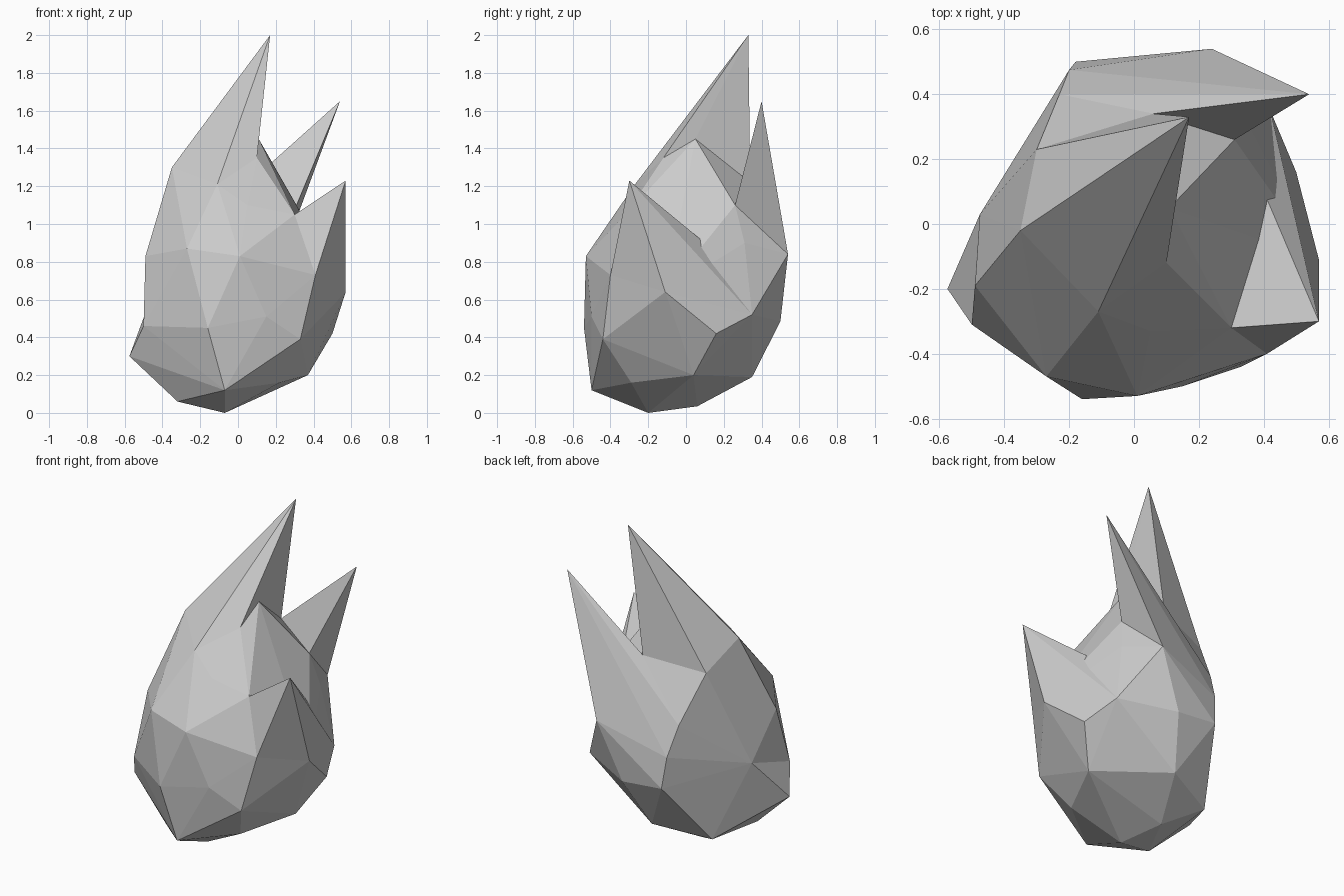
import bpy, bmesh

if "Cube" in bpy.data.objects:
    bpy.data.objects.remove(bpy.data.objects["Cube"])

# Facet corners shared between neighbouring parts, grouped in rising bands
base = [(-.07, -.20, 0), (-.07, -.50, .12), (-.32, -.25, .06), (-.335, .22, .13),
        (-.15, .06, .035), (-.01, .35, .19), (.37, .04, .20), (.22, -.29, .16),
        (-.575, -.20, .30)]
belly = [(-.50, -.31, .46), (-.16, -.54, .45), (.15, -.50, .51), (.33, -.44, .39),
         (.57, -.11, .64), (.50, .16, .42), (.42, .35, .52), (.09, .50, .485),
         (-.475, .03, .57)]
back = [(-.18, .50, .51), (-.20, .475, .70), (-.23, .40, .88), (.24, .54, .84)]
chest = [(-.49, -.19, .83), (-.27, -.47, .87), (.01, -.53, .83), (.05, -.33, 1.10)]
side = [(.41, -.40, .73), (.30, -.32, 1.05), (.40, .10, .90)]
notch = [(.31, .26, 1.10), (.06, .34, 1.22)]
saddle = [(.35, .31, .90), (.31, .11, 1.06)]
crown = [(-.35, -.02, 1.30), (-.11, -.27, 1.21), (.10, -.12, 1.35),
         (.11, .05, 1.45), (-.30, .23, 1.16)]


def faceted(name, points):
    """Flat-faced solid wrapped around a set of corners."""
    bm = bmesh.new()
    for p in points:
        bm.verts.new(p)
    hull = bmesh.ops.convex_hull(bm, input=bm.verts)
    spare = {g for g in hull["geom_interior"] + hull["geom_unused"]
             if isinstance(g, bmesh.types.BMVert)}
    bmesh.ops.delete(bm, geom=list(spare), context='VERTS')
    bmesh.ops.recalc_face_normals(bm, faces=bm.faces)
    mesh = bpy.data.meshes.new(name)
    bm.to_mesh(mesh)
    bm.free()
    obj = bpy.data.objects.new(name, mesh)
    bpy.context.collection.objects.link(obj)
    return obj


# Main body
body = faceted("upper_body", belly + back + chest + side + notch + saddle + crown)

# Lower body and the three pointed tips
parts = [
    faceted("lower_body", base + belly + back[:2]),
    faceted("tall_tip", [(.17, .33, 2.0)] + crown + notch[1:]),
    faceted("back_tip", [(.54, .40, 1.65)] + back + notch),
    faceted("side_tip", [(.57, -.30, 1.23), belly[4], belly[6]] + side),
]

# Fuse everything into one skin
for part in parts:
    mod = body.modifiers.new("join_" + part.name, 'BOOLEAN')
    mod.operation = 'UNION'
    mod.solver = 'EXACT'
    mod.object = part
bpy.context.view_layer.objects.active = body
for mod in list(body.modifiers):
    bpy.ops.object.modifier_apply(modifier=mod.name)
for part in parts:
    bpy.data.objects.remove(part)
body.name = "flame_shaped_rock"
